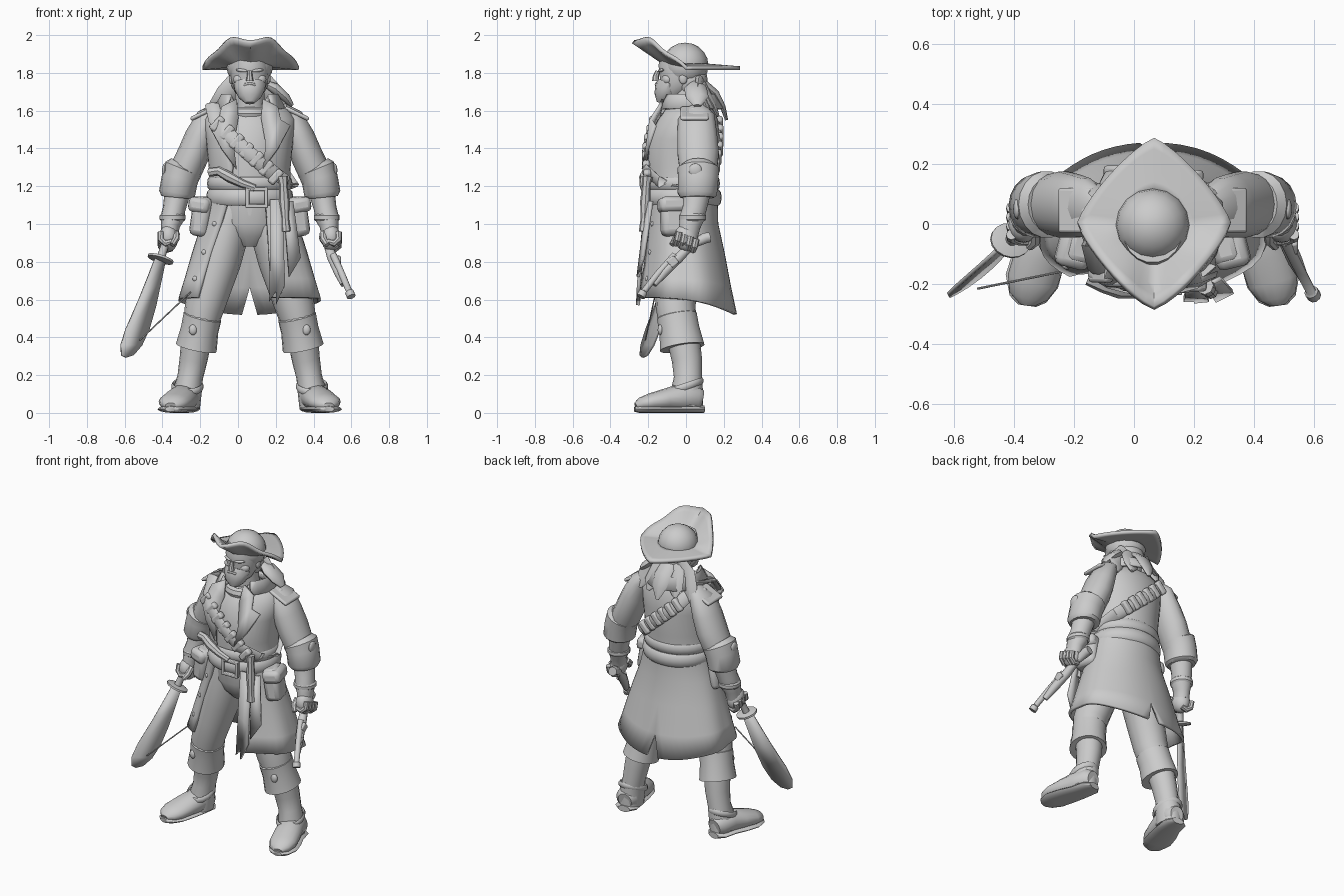
import bpy, bmesh, math
from mathutils import Vector, Euler
from math import sin, cos, pi

C = 0.062                       # body centre line in x
SIDES = (("left", -1), ("right", 1))


def make(name, verts, faces, thick=0.0, bevel=0.0, angle=38):
    me = bpy.data.meshes.new(name)
    me.from_pydata([tuple(v) for v in verts], [], faces)
    bm = bmesh.new()
    bm.from_mesh(me)
    bmesh.ops.remove_doubles(bm, verts=bm.verts, dist=1e-5)
    bmesh.ops.recalc_face_normals(bm, faces=bm.faces)
    bm.to_mesh(me)
    bm.free()
    ob = bpy.data.objects.new(name, me)
    bpy.context.collection.objects.link(ob)
    if thick:
        m = ob.modifiers.new("thickness", 'SOLIDIFY')
        m.thickness, m.offset = thick, 0
    if bevel:
        m = ob.modifiers.new("bevel", 'BEVEL')
        m.width, m.segments = bevel, 2
    bpy.ops.object.select_all(action='DESELECT')
    ob.select_set(True)
    bpy.context.view_layer.objects.active = ob
    bpy.ops.object.shade_smooth_by_angle(angle=math.radians(angle))
    return ob


def tube(name, pts, n=14, ref=(1, 0, 0), closed=False):
    """Sweep an ellipse along points (x, y, z, radius_along_ref, other_radius)."""
    P = [Vector(p[:3]) for p in pts]
    k, verts, faces = len(P), [], []
    for i, p in enumerate(pts):
        a, b = (P[i - 1], P[(i + 1) % k]) if closed else (P[max(i - 1, 0)], P[min(i + 1, k - 1)])
        t = (b - a).normalized()
        u = Vector(ref)
        u = (u - t * u.dot(t)).normalized()
        v = t.cross(u)
        for j in range(n):
            q = 2 * pi * j / n
            verts.append(P[i] + u * cos(q) * p[3] + v * sin(q) * p[-1])
    for i in range(k if closed else k - 1):
        for j in range(n):
            i2, j2 = (i + 1) % k, (j + 1) % n
            faces.append((i * n + j, i * n + j2, i2 * n + j2, i2 * n + j))
    if not closed:
        faces += [tuple(range(n)), tuple(range((k - 1) * n, k * n))]
    return make(name, verts, faces)


def blob(name, loc, size, rot=(0, 0, 0)):
    bm = bmesh.new()
    bmesh.ops.create_uvsphere(bm, u_segments=16, v_segments=10, radius=1)
    R = Euler(rot).to_matrix()
    vs = [R @ Vector([a * b for a, b in zip(v.co, size)]) + Vector(loc) for v in bm.verts]
    fs = [[v.index for v in f.verts] for f in bm.faces]
    bm.free()
    return make(name, vs, fs)


def box(name, loc, size, rot=(0, 0, 0), bevel=0.012):
    R = Euler(rot).to_matrix()
    vs = [R @ Vector((x * size[0] / 2, y * size[1] / 2, z * size[2] / 2)) + Vector(loc)
          for x in (-1, 1) for y in (-1, 1) for z in (-1, 1)]
    return make(name, vs, [(0, 1, 3, 2), (4, 5, 7, 6), (0, 1, 5, 4), (2, 3, 7, 6), (0, 2, 6, 4), (1, 3, 7, 5)],
                bevel=bevel)


def plate(name, pts, thick=0.015):
    return make(name, pts, [tuple(range(len(pts)))], thick=thick)


def ring(name, z, rx, ry, cy, h, t):
    return tube(name, [(C + rx * cos(q * pi / 16), cy + ry * sin(q * pi / 16), z, h, t) for q in range(32)],
                n=8, ref=(0, 0, 1), closed=True)


# shirt, trousers seat, neck
tube("shirt", [(C, -.02, 1.05, .18, .16), (C, -.025, 1.2, .18, .165), (C, -.025, 1.35, .19, .17),
               (C, -.015, 1.5, .2, .165), (C, 0, 1.57, .17, .12), (C, 0, 1.62, .09, .09)], n=20)
tube("trousers_seat", [(C, -.02, 1.14, .19, .165), (C, -.02, 1.0, .2, .16), (C, -.025, .93, .14, .13),
                       (C, -.025, .88, .06, .08)], n=18)
tube("neck", [(C, .02, 1.52, .1, .1), (C, 0, 1.62, .08, .085), (C, -.01, 1.74, .075, .08)])
ring("neck_scarf", 1.585, .095, .1, -.01, .035, .03)

# long coat: both sides in one shell, open at the front and slit low at the back
COAT = [(1.64, .115, .11, .01, 0, .6, .6), (1.6, .2, .13, .01, 0, .5, .5), (1.55, .235, .16, 0, 0, .5, .5),
        (1.45, .222, .19, -.02, 0, .48, .45), (1.3, .208, .187, -.025, 0, .45, .4), (1.17, .207, .178, -.02, 0, .5, .4),
        (1.0, .25, .182, -.02, 0, .65, .38), (.85, .3, .205, -.01, 0, .75, .34), (.71, .345, .232, -.002, 0, .8, .32),
        (.61, .378, .258, .005, .11, .82, .32)]


def coat_point(s, row, t):
    z, rx, ry, cy, t0, ol, orr = COAT[row]
    q = t0 + (pi - (ol if s < 0 else orr) - t0) * t
    w = 1 + .008 * max(0, row - 5) * sin(q * 7) * min(1, (q / 1.6) ** 2)
    drop = max(0, row - 7) * .045 * ((1 + cos(q)) / 2) ** 3
    return Vector((C + s * rx * w * sin(q), cy + ry * w * cos(q), z - drop))


verts, faces, n = [], [], 20
for label, s in SIDES:
    base = len(verts)
    verts += [coat_point(s, i, j / n) for i in range(len(COAT)) for j in range(n + 1)]
    faces += [(a, a + 1, a + n + 2, a + n + 1) for i in range(len(COAT) - 1)
              for a in range(base + i * (n + 1), base + i * (n + 1) + n)]
    for row in (6, 7, 8):
        blob(label + "_coat_button", coat_point(s, row, .93), (.016, .016, .016))
make("long_coat", verts, faces, thick=.018, angle=50)

# lapels and standing collar
for label, s in SIDES:
    X = lambda d: C + s * d
    plate(label + "_lapel", [(X(.07), -.12, 1.66), (X(.15), -.14, 1.62), (X(.165), -.185, 1.55), (X(.215), -.165, 1.52),
                             (X(.15), -.205, 1.4), (X(.07), -.225, 1.29), (X(.085), -.2, 1.42), (X(.06), -.15, 1.56)], .02)
    cv = [(X(r * sin(q)), .01 + r * cos(q), z) for r, z in ((.125, 1.58), (.13, 1.65), (.15, 1.68), (.185, 1.61))
          for q in [k * .27 for k in range(10)]]
    make(label + "_collar", cv, [(i * 10 + j, i * 10 + j + 1, i * 10 + j + 11, i * 10 + j + 10)
                                 for i in range(3) for j in range(9)], thick=.014)

# bandana tails behind the neck
for k, d in enumerate((-.17, -.09, 0, .09, .17)):
    y = .195 - abs(d) * .5
    tube("bandana_tail", [(C + d * .4, .07, 1.76, .05, .025), (C + d * .7, y - .04, 1.69, .06, .022),
                          (C + d * 1.0, y, 1.62, .05, .015), (C + d * 1.1, y + .02, 1.55 + .02 * (k % 2), .012, .008)], n=8)
tube("bandana_flap", [(C + .09, .05, 1.74, .03, .02), (C + .13, .05, 1.72, .06, .03), (C + .19, .06, 1.67, .06, .025),
                      (C + .225, .06, 1.625, .02, .012)], n=10, ref=(0, 1, 0))

# head and face
tube("head", [(C, -.1, 1.68, .05, .04), (C, -.075, 1.71, .08, .075), (C, -.045, 1.76, .097, .105),
              (C, -.03, 1.82, .103, .12), (C, -.02, 1.89, .1, .11)], n=18)
blob("back_hair", (C, .02, 1.76), (.1, .095, .1))
tube("beard", [(C, -.135, 1.64, .025, .02), (C, -.125, 1.67, .06, .045), (C, -.105, 1.71, .08, .065),
               (C, -.09, 1.745, .085, .062)], n=12)
tube("nose", [(C, -.15, 1.81, .012, .012), (C, -.16, 1.78, .015, .016), (C, -.16, 1.757, .021, .02)], n=8)
tube("moustache", [(C - .06, -.12, 1.72, .008), (C - .025, -.15, 1.735, .012), (C, -.154, 1.74, .012),
                   (C + .025, -.15, 1.735, .012), (C + .06, -.12, 1.72, .008)], n=8, ref=(0, 0, 1))
for label, s in SIDES:
    blob(label + "_brow", (C + s * .042, -.132, 1.813), (.034, .012, .009), (0, s * -.1, s * .35))
    blob(label + "_cheek", (C + s * .05, -.098, 1.765), (.038, .03, .03))
    blob(label + "_ear", (C + s * .098, -.015, 1.77), (.012, .022, .03))

# hat: diamond brim with turned-up front, domed crown
verts, faces, N, K = [], [], 48, 5
for k in range(K + 1):
    t = k / K
    for j in range(N):
        q = 2 * pi * j / N
        p = 1.24
        edge = (abs(cos(q) / .255) ** p + abs(sin(q) / .283) ** p) ** (-1 / p)
        r = .1 + (edge - .1) * t
        f = max(0, -sin(q))
        z = 1.84 + t * (.125 * f ** .8 + .035 * f * sin(3 * (q + pi / 2)) ** 2) - .015 * t * (1 - f)
        verts.append((.067 + r * cos(q), .003 + r * sin(q), z))
        if k < K:
            faces.append((k * N + j, k * N + (j + 1) % N, (k + 1) * N + (j + 1) % N, (k + 1) * N + j))
make("hat_brim", verts, faces, thick=.02)
blob("hat_crown", (C, -.005, 1.84), (.124, .124, .12))

# arms, cuffs, hands, epaulettes
for label, s in SIDES:
    X = lambda d: C + s * d
    A = lambda *rows: [(X(r[0]),) + r[1:] for r in rows]
    tube(label + "_sleeve", A((.17, .04, 1.6, .04, .07), (.22, .055, 1.56, .065, .1), (.262, .06, 1.46, .082, .108),
                              (.298, .065, 1.37, .085, .112), (.34, .065, 1.28, .086, .1), (.37, .06, 1.2, .08, .085)))
    tube(label + "_sleeve_cuff", A((.345, .065, 1.3, .085, .09), (.352, .065, 1.29, .102, .112), (.37, .065, 1.24, .097, .108),
                                   (.385, .06, 1.16, .096, .106), (.387, .06, 1.14, .08, .09)), n=18)
    blob(label + "_cuff_point", (X(.45), .05, 1.285), (.014, .035, .035))
    tube(label + "_forearm", A((.38, .06, 1.18, .07, .075), (.4, .045, 1.08, .06, .065), (.41, .03, 1.03, .063, .066),
                               (.42, .02, .99, .05, .058), (.425, .01, .94, .045, .055)))
    ring_pts = [(X(.408) + .06 * cos(a * pi / 8), .035 + .063 * sin(a * pi / 8), 1.035, .02, .01) for a in range(16)]
    tube(label + "_wristband", ring_pts, n=6, ref=(0, 0, 1), closed=True)
    blob(label + "_palm", (X(.43), 0, .925), (.052, .062, .072), (.3, 0, 0))
    for k in range(4):
        y, z = .045 - .03 * k, .872 + .012 * k
        tube(label + "_finger", A((.47, y + .01, z + .05, .018), (.47, y, z + .01, .018), (.445, y - .008, z - .01, .018),
                                  (.41, y - .01, z, .016)), n=8, ref=(0, 1, 0))
    tube(label + "_thumb", A((.39, -.02, .95, .02), (.39, -.055, .92, .019), (.41, -.075, .89, .015)), n=8)
    box(label + "_epaulette", (X(.25), .045, 1.585), (.14, .15, .022), (0, s * .45, 0), .01)
    blob(label + "_epaulette_button", (X(.22), .04, 1.605), (.02, .02, .014))

    # legs and boots
    tube(label + "_trouser_leg", A((.09, -.02, 1.08, .1, .14), (.125, -.03, .95, .12, .14), (.165, -.04, .8, .118, .13),
                                   (.205, -.05, .67, .11, .115), (.24, -.055, .56, .105, .105), (.265, -.04, .45, .09, .1)), n=16)
    tube(label + "_boot_cuff", A((.245, -.05, .525, .08, .09), (.25, -.048, .51, .102, .108), (.265, -.035, .44, .1, .108),
                                 (.283, -.02, .345, .11, .12), (.285, -.02, .345, .085, .09)), n=18)
    tube(label + "_boot_shaft", A((.28, -.015, .4, .082, .088), (.298, .005, .28, .074, .08), (.315, .01, .19, .068, .074),
                                  (.328, .005, .12, .075, .085), (.335, .005, .03, .072, .085)), n=16)
    tube(label + "_boot_foot", A((.33, .085, .07, .045, .05), (.333, .06, .075, .07, .07), (.348, -.03, .08, .08, .075),
                                 (.375, -.11, .068, .086, .06), (.4, -.19, .055, .085, .048), (.413, -.24, .045, .065, .036),
                                 (.417, -.265, .035, .03, .02)), n=16)
    tube(label + "_sole", A((.33, .095, .02, .04, .02), (.335, .06, .02, .074, .02), (.352, -.03, .02, .078, .02),
                            (.378, -.11, .02, .088, .02), (.402, -.19, .02, .09, .02), (.415, -.25, .02, .062, .02),
                            (.418, -.272, .02, .03, .014)), n=12)
    strap = [(X(.33) + .078 * cos(a * pi / 8), -.005 + .09 * sin(a * pi / 8), .14 + .03 * sin(a * pi / 8), .018, .008)
             for a in range(16)]
    tube(label + "_boot_strap", strap, n=6, ref=(0, 0, 1), closed=True)
    blob(label + "_boot_stud", (X(.3), -.135, .44), (.022, .015, .028))
    # belt pouches
    box(label + "_belt_pouch", (X(.25), -.06, 1.04), (.1, .15, .21), (0, s * -.15, s * .25), .03)
    box(label + "_pouch_flap", (X(.255), -.065, 1.1), (.115, .165, .08), (0, s * -.15, s * .25), .025)

# belt, sash, buckle
ring("belt", 1.14, .215, .193, -.02, .042, .016)
ring("waist_sash", 1.215, .212, .188, -.022, .035, .014)
for dx, dz, w, h in ((0, .045, .12, .02), (0, -.045, .12, .02), (-.05, 0, .02, .1), (.05, 0, .02, .1)):
    box("belt_buckle", (.1 + dx, -.224, 1.14 + dz), (w, .025, h), bevel=.005)

# bandolier looping over the shoulder, with cartridges front and back
BAND = [(-.12, -.15, 1.56), (-.05, -.2, 1.47), (.05, -.22, 1.38), (.16, -.215, 1.29), (.25, -.14, 1.22), (.285, -.02, 1.2),
        (.24, .12, 1.26), (.14, .17, 1.35), (.02, .182, 1.45), (-.07, .165, 1.54), (-.12, .06, 1.625), (-.135, -.07, 1.63)]
tube("bandolier", [p + (.014, .04) for p in BAND], n=8, ref=(0, 1, 0), closed=True)
for x0, y0, z0, x1, y1, z1, n in ((-.11, -.175, 1.53, .2, -.205, 1.25, 7), (-.06, .175, 1.53, .19, .16, 1.31, 6)):
    for k in range(n):
        t = k / (n - 1)
        box("bandolier_case", (x0 + (x1 - x0) * t, y0 + (y1 - y0) * t + (-.02 if y0 < 0 else .01) * sin(t * pi),
                               z0 + (z1 - z0) * t), (.042, .04, .09), (0, .74, 0), .012)

# pistols: tucked in the belt, hanging at the hip, held in the hand
tube("belt_pistol", [(-.15, -.18, 1.275, .025), (-.1, -.205, 1.28, .025), (-.05, -.22, 1.25, .028), (.02, -.225, 1.215, .022),
                     (.09, -.225, 1.19, .018)], n=8, ref=(0, 1, 0))
tube("hip_pistol", [(.235, -.205, 1.25, .03), (.24, -.21, 1.21, .022), (.245, -.215, 1.12, .028), (.25, -.22, 1.03, .02),
                    (.255, -.225, .96, .025)], n=8)
tube("held_pistol_stock", [(.455, .125, .93, .028), (.46, .1, .925, .03), (.475, .03, .89, .022), (.5, -.04, .82, .028),
                           (.535, -.12, .74, .026), (.56, -.17, .68, .018)], n=10)
tube("held_pistol_barrel", [(.505, -.06, .835, .019), (.55, -.15, .735, .018), (.588, -.222, .645, .017), (.59, -.226, .64, .024),
                            (.6, -.24, .615, .024)], n=10)
box("pistol_lock", (.53, -.07, .8), (.03, .05, .05), (.7, 0, 0), .008)

# hanging sash tails
plate("sash_tail", [(.17, -.21, 1.13), (.24, -.205, 1.13), (.245, -.24, .8), (.25, -.25, .68), (.2, -.255, .57), (.2, -.25, .64),
                    (.165, -.25, .59), (.17, -.235, .85)], .02)
plate("short_sash_tail", [(.24, -.205, 1.12), (.29, -.18, 1.12), (.33, -.225, .82), (.27, -.255, .72)], .016)

# cutlass
L, W, O = Vector((-.28, -.28, -.9)).normalized(), Vector((.8, .4, -.4)).normalized(), Vector((-.41, -.055, .815))
tube("cutlass_grip", [tuple(O - L * d) + (r,) for d, r in ((.2, .012), (.19, .03), (.165, .03), (.15, .02), (.0, .022))], n=10)
tube("cutlass_guard", [tuple(O + L * d) + (r, r * .85) for d, r in ((-.012, .04), (-.006, .07), (.006, .07), (.012, .04))], n=16)
blade = [(0, -.03), (0, .03), (.12, .042), (.25, .055), (.38, .058), (.48, .045), (.55, .015), (.58, -.02), (.58, -.05),
         (.53, -.072), (.44, -.072), (.25, -.05)]
plate("cutlass_blade", [O + L * a + W * b for a, b in blade], .014)
tube("loose_cord", [(-.52, -.215, .385, .004), (-.25, -.16, .64, .004)], n=6)
